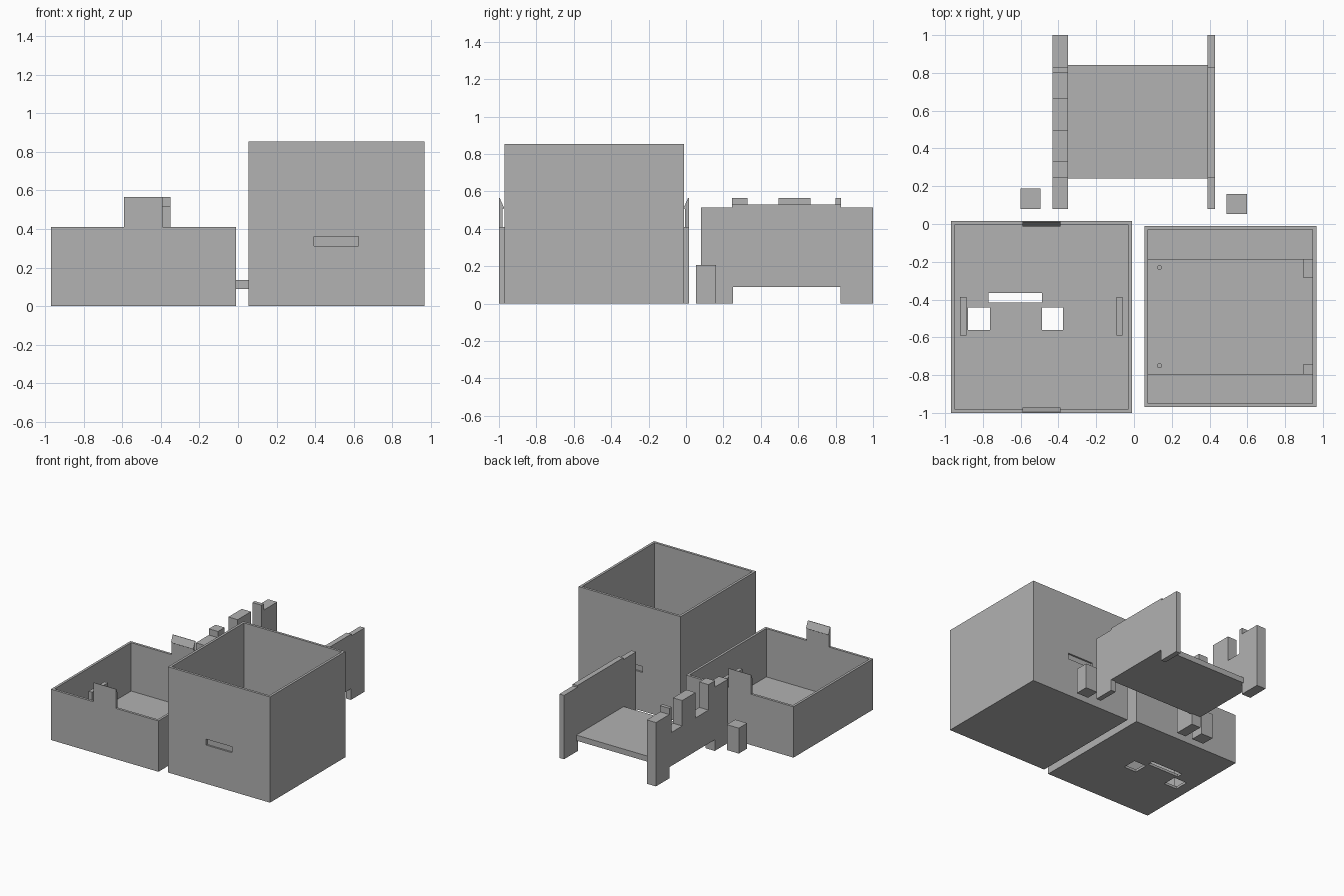
import bpy, bmesh, math

if "Cube" in bpy.data.objects:
    bpy.data.objects.remove(bpy.data.objects["Cube"])

grey = bpy.data.materials.new("light grey plastic")
grey.diffuse_color = (0.445, 0.445, 0.445, 1)
grey.use_nodes = True
grey.node_tree.nodes["Principled BSDF"].inputs["Base Color"].default_value = grey.diffuse_color


def finish(name, bm):
    bmesh.ops.recalc_face_normals(bm, faces=bm.faces[:])
    mesh = bpy.data.meshes.new(name)
    bm.to_mesh(mesh)
    bm.free()
    mesh.materials.append(grey)
    ob = bpy.data.objects.new(name, mesh)
    bpy.context.collection.objects.link(ob)
    return ob


def box(name, x, y, z):
    """Box from (min, max) pairs."""
    bm = bmesh.new()
    bmesh.ops.create_cube(bm, size=1)
    for v in bm.verts:
        v.co = [r[0] if c < 0 else r[1] for c, r in zip(v.co, (x, y, z))]
    return finish(name, bm)


def side_profile(name, x, points):
    """Extrude a (y, z) outline between two x positions."""
    bm = bmesh.new()
    face = bm.faces.new([bm.verts.new((x[0], y, z)) for y, z in points])
    out = bmesh.ops.extrude_face_region(bm, geom=[face])
    moved = [g for g in out["geom"] if isinstance(g, bmesh.types.BMVert)]
    bmesh.ops.translate(bm, verts=moved, vec=(x[1] - x[0], 0, 0))
    return finish(name, bm)


def cut(ob, ranges):
    """Subtract boxes and drop the cutters afterwards."""
    for r in ranges:
        cutter = box("cutter", *r)
        cutter.hide_render = True
        mod = ob.modifiers.new("cut", "BOOLEAN")
        mod.operation, mod.solver, mod.object = "DIFFERENCE", "EXACT", cutter
        bpy.context.view_layer.objects.active = ob
        bpy.ops.object.modifier_apply(modifier=mod.name)
        bpy.data.objects.remove(cutter)


# Shallow lid tray with a slot and two square windows through the floor
lid = box("lid_tray", (-0.97, -0.01), (-1.0, 0.015), (0, 0.41))
cut(lid, [
    ((-0.95, -0.03), (-0.98, -0.005), (0.02, 0.6)),
    ((-0.77, -0.488), (-0.415, -0.365), (-0.1, 0.1)),
    ((-0.88, -0.762), (-0.56, -0.443), (-0.1, 0.1)),
    ((-0.488, -0.376), (-0.56, -0.443), (-0.1, 0.1)),
])

# Snap tabs with an inward hook, front and back
for name, edge, s in (("front_snap_tab", -1.0, 1), ("back_snap_tab", 0.015, -1)):
    outline = [(0, 0.41), (0, 0.565), (0.004, 0.565), (0.028, 0.51),
               (0.02, 0.505), (0.02, 0.41)]
    side_profile(name, (-0.59, -0.39), [(edge + s * d, z) for d, z in outline])

# Ribs standing on the lid floor
for name, x in (("left_lid_rib", (-0.92, -0.888)), ("right_lid_rib", (-0.092, -0.06))):
    box(name, x, (-0.59, -0.387), (0.02, 0.25))

# Deep case with shallow catch slots outside and a sunken floor channel
case = box("deep_case", (0.055, 0.965), (-0.97, -0.01), (0, 0.853))
cut(case, [
    ((0.075, 0.945), (-0.95, -0.03), (0.1, 1.0)),
    ((0.075, 0.945), (-0.795, -0.187), (0.02, 0.2)),
    ((0.395, 0.625), (-1.0, -0.956), (0.312, 0.36)),
    ((0.395, 0.625), (-0.024, 0.05), (0.312, 0.36)),
])

# Corner rests and locating pins in the channel
for side, y, py in (("front", (-0.795, -0.74), -0.75), ("back", (-0.285, -0.187), -0.23)):
    box(side + "_corner_rest", (0.898, 0.945), y, (0.02, 0.08))
    bm = bmesh.new()
    bmesh.ops.create_cone(bm, cap_ends=True, segments=20, radius1=0.013,
                          radius2=0.013, depth=0.05)
    bmesh.ops.translate(bm, verts=bm.verts[:], vec=(0.135, py, 0.045))
    pin = finish(side + "_locating_pin", bm)
    for p in pin.data.polygons:
        p.use_smooth = abs(p.normal.z) < 0.5
    for e in pin.data.edges:
        a, b = (pin.data.vertices[i].co.z for i in e.vertices)
        e.use_edge_sharp = abs(a - b) < 0.01

# Bracket: two footed side plates joined by a shelf
feet = [(0.08, 0), (0.25, 0), (0.25, 0.09), (0.825, 0.09), (0.825, 0), (1.0, 0)]
side_profile("bracket_right_plate", (0.388, 0.43), feet + [
    (1.0, 0.515), (0.83, 0.515), (0.83, 0.53), (0.245, 0.53), (0.245, 0.515), (0.08, 0.515)])
side_profile("bracket_left_plate", (-0.432, -0.35), feet + [
    (1.0, 0.515), (0.83, 0.515), (0.83, 0.565), (0.80, 0.565), (0.80, 0.36),
    (0.665, 0.36), (0.665, 0.565), (0.495, 0.565), (0.495, 0.36), (0.33, 0.36),
    (0.33, 0.565), (0.245, 0.565), (0.245, 0.515), (0.08, 0.515)])
box("bracket_shelf", (-0.352, 0.39), (0.24, 0.843), (0.09, 0.135))

# Loose spacer blocks
box("left_spacer", (-0.602, -0.495), (0.08, 0.187), (0, 0.205))
box("right_spacer", (0.49, 0.597), (0.053, 0.16), (0, 0.205))
